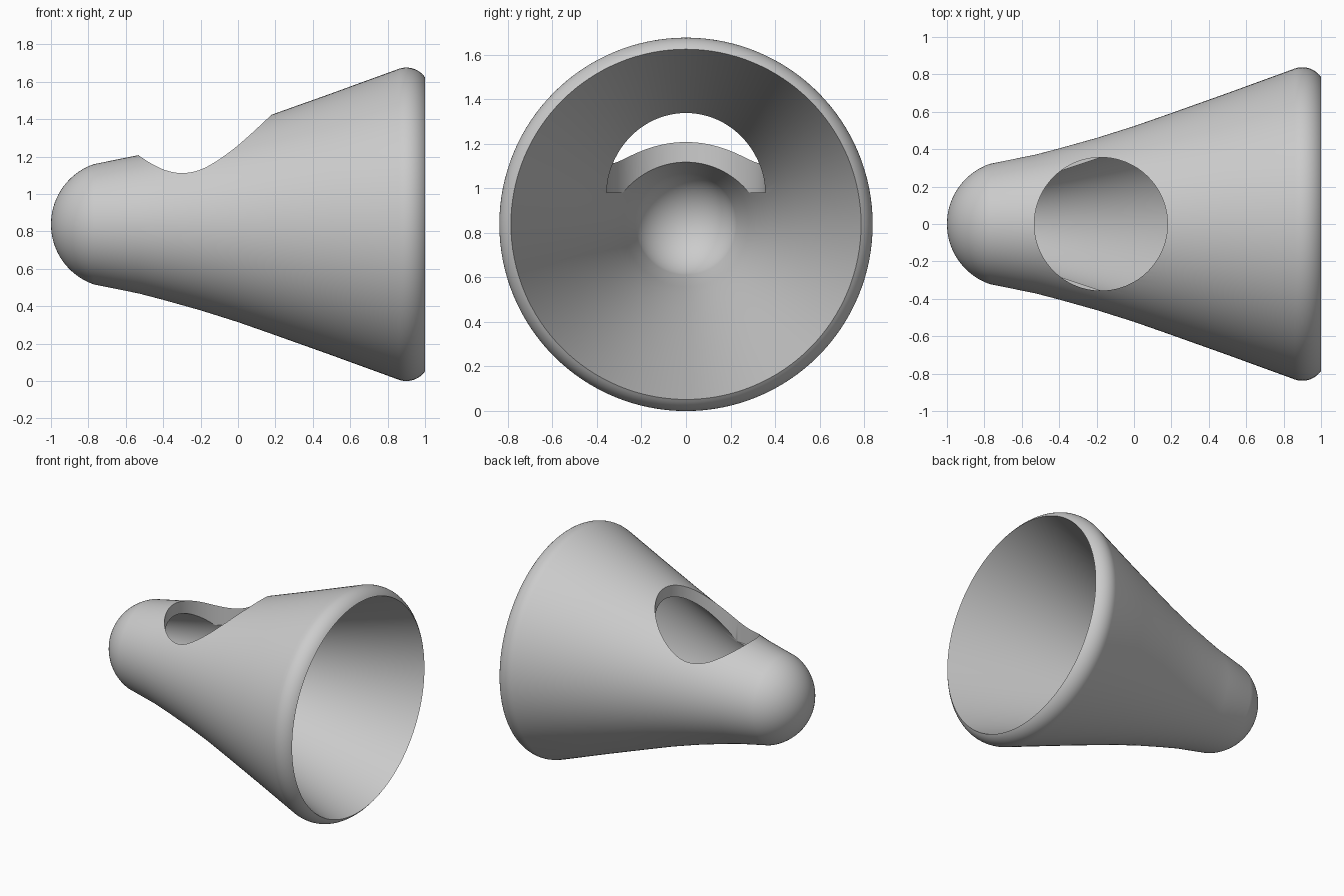
import bpy, bmesh, math
from mathutils import Matrix, Vector

cube = bpy.data.objects.get("Cube")
if cube:
    bpy.data.objects.remove(cube, do_unlink=True)

AXIS_Z = 0.838
SEGMENTS = 128


def make_material(name, colour):
    mat = bpy.data.materials.new(name)
    mat.use_nodes = True
    mat.diffuse_color = colour
    mat.node_tree.nodes["Principled BSDF"].inputs["Base Color"].default_value = colour
    return mat


def arc(cx, radius, start, end, steps, cr=0.0):
    """Profile points (x, r) on an arc, angles in degrees from +x."""
    angles = [math.radians(start + (end - start) * i / steps) for i in range(steps + 1)]
    return [(cx + radius * math.cos(a), cr + radius * math.sin(a)) for a in angles]


def add_object(name, bm):
    mesh = bpy.data.meshes.new(name)
    bm.to_mesh(mesh)
    bm.free()
    obj = bpy.data.objects.new(name, mesh)
    bpy.context.collection.objects.link(obj)
    return obj


def lathe_x(name, profile):
    bm = bmesh.new()
    verts = [bm.verts.new((x, 0, -r)) for x, r in profile]
    edges = [bm.edges.new(pair) for pair in zip(verts, verts[1:])]
    bmesh.ops.spin(bm, geom=verts + edges, cent=Vector(), axis=Vector((1, 0, 0)),
                   angle=2 * math.pi, steps=SEGMENTS)
    bmesh.ops.remove_doubles(bm, verts=bm.verts, dist=1e-4)
    bmesh.ops.recalc_face_normals(bm, faces=bm.faces)
    bmesh.ops.translate(bm, verts=bm.verts, vec=(0, 0, AXIS_Z))
    return add_object(name, bm)


# Outer skin: domed tip, gently flaring wall, rounded rim
outer = arc(-0.66, 0.34, 180, 109, 18)
outer += [(-0.53, 0.37), (-0.4, 0.404), (-0.2, 0.46), (0, 0.523), (0.18, 0.586), (0.5, 0.7)]
outer += arc(0.9, 0.122, 109, 35, 12, 0.716)

# Inner skin: flared cavity ending in a rounded bottom
inner = [(1, 0.786), (0.5, 0.61), (0.18, 0.5), (0, 0.44), (-0.2, 0.376), (-0.4, 0.315), (-0.53, 0.28)]
inner += arc(-0.66, 0.24, 109, 180, 16)

# Pin the profile ends to the axis and the lip to the front plane
outer[0], inner[-1] = (-1, 0), (-0.9, 0)
outer[-1] = inner[0]
shell = lathe_x("flared_shell", outer + inner[1:])
shell.data.materials.append(make_material("light grey", (0.6, 0.6, 0.6, 1)))

# Round opening bored down through the upper wall
bm = bmesh.new()
bmesh.ops.create_cone(bm, cap_ends=True, segments=SEGMENTS, radius1=0.356, radius2=0.356,
                      depth=1, matrix=Matrix.Translation((-0.177, 0, 1.48)))
cutter = add_object("opening_cutter", bm)
cutter.hide_render = True

cut = shell.modifiers.new("opening", 'BOOLEAN')
cut.operation = 'DIFFERENCE'
cut.solver = 'EXACT'
cut.object = cutter
bpy.ops.object.select_all(action='DESELECT')
shell.select_set(True)
bpy.context.view_layer.objects.active = shell
bpy.ops.object.modifier_apply(modifier=cut.name)
bpy.data.objects.remove(cutter, do_unlink=True)

bpy.ops.object.shade_smooth_by_angle(angle=math.radians(30))
